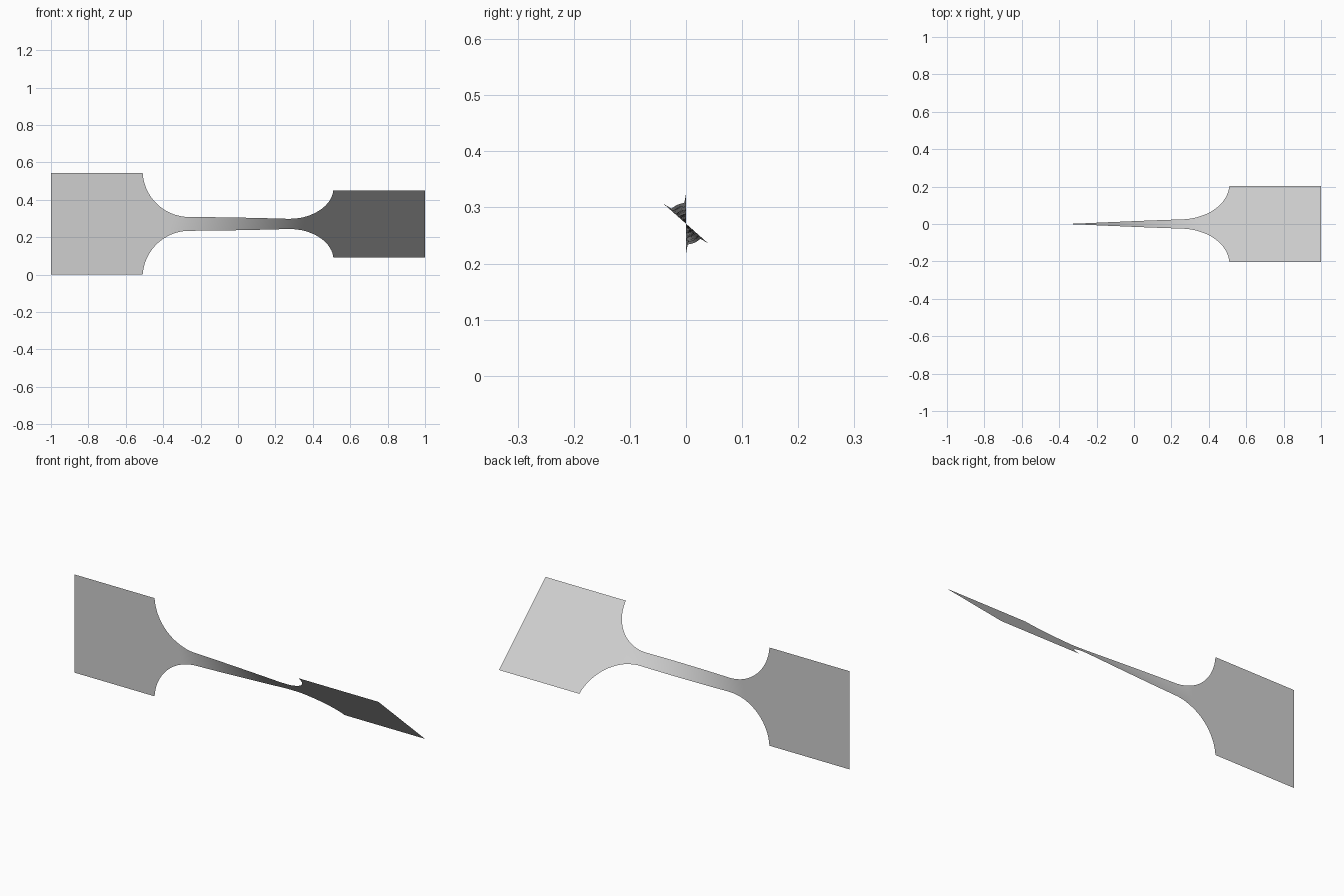
import bpy, bmesh
from math import sin, cos, asin, radians

cube = bpy.data.objects.get("Cube")
if cube:
    bpy.data.objects.remove(cube, do_unlink=True)

CENTRE_Z = 0.271      # height of the strip's axis
GRIP = 0.271          # half width of the end plates
NECK = 0.037          # half width of the neck
NECK_END = 0.26       # where the neck meets the fillets
RADIUS = 0.25         # fillet radius
TWIST_END = 0.35      # twist runs evenly between -TWIST_END and +TWIST_END
TWIST = radians(48.5)
ACROSS = 8

# Material
grey = bpy.data.materials.new("light_grey")
grey.use_nodes = True
colour = (0.62, 0.62, 0.62, 1)
grey.diffuse_color = colour
grey.node_tree.nodes["Principled BSDF"].inputs["Base Color"].default_value = colour

# Half outline: neck, fillet arc, end plate
half = [(NECK_END * i / 12, NECK) for i in range(13)]
arc_end = asin(min(1, 1 - (NECK + RADIUS - GRIP) / RADIUS))
sweep = radians(90) - asin((NECK + RADIUS - GRIP) / RADIUS)
for i in range(1, 25):
    a = sweep * i / 24
    half.append((NECK_END + RADIUS * sin(a), NECK + RADIUS * (1 - cos(a))))
half.append((1.0, GRIP))
outline = [(-x, w) for x, w in reversed(half[1:])] + half

# Flat strip, each cross-section turned about the long axis
bm = bmesh.new()
rows = []
for x, w in outline:
    t = min(1, max(0, (x + TWIST_END) / (2 * TWIST_END))) * TWIST
    row = []
    for j in range(ACROSS + 1):
        s = w * (2 * j / ACROSS - 1)
        row.append(bm.verts.new((x, -s * sin(t), CENTRE_Z + s * cos(t))))
    rows.append(row)
for a, b in zip(rows, rows[1:]):
    for j in range(ACROSS):
        bm.faces.new((a[j], b[j], b[j + 1], a[j + 1]))

mesh = bpy.data.meshes.new("twisted_strip")
bm.to_mesh(mesh)
bm.free()
mesh.materials.append(grey)
strip = bpy.data.objects.new("twisted_strip", mesh)
bpy.context.collection.objects.link(strip)
bpy.context.view_layer.objects.active = strip
strip.select_set(True)
bpy.ops.object.shade_smooth_by_angle()
